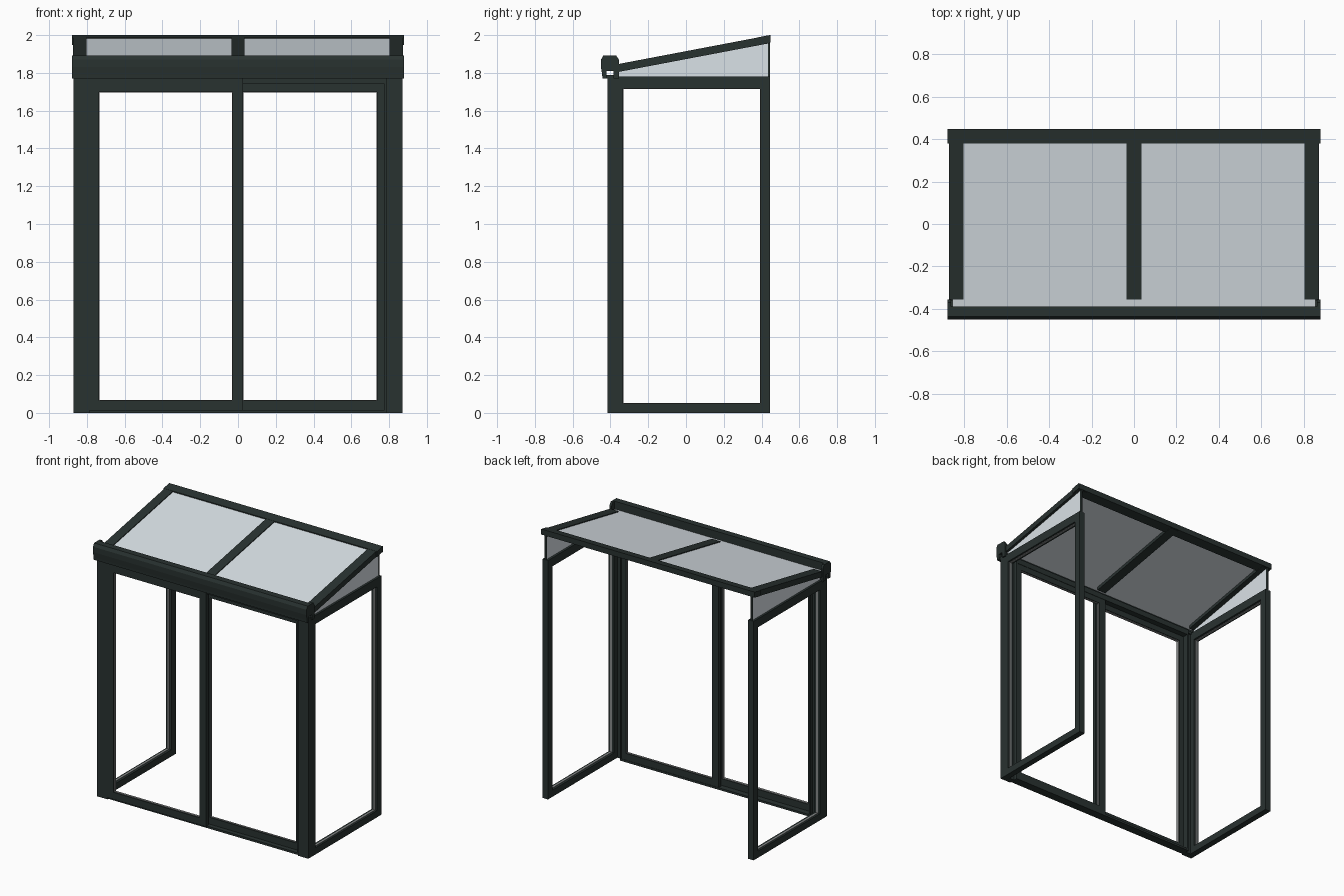
import bpy
import bmesh

cube = bpy.data.objects.get("Cube")
if cube:
    bpy.data.objects.remove(cube, do_unlink=True)


def make_material(name, rgb, alpha=1.0):
    mat = bpy.data.materials.new(name)
    mat.use_nodes = True
    mat.diffuse_color = (*rgb, alpha)
    shader = mat.node_tree.nodes["Principled BSDF"]
    shader.inputs["Base Color"].default_value = (*rgb, 1)
    shader.inputs["Alpha"].default_value = alpha
    return mat


FRAME = make_material("anthracite frame", (0.022, 0.032, 0.030))
GLASS = make_material("pale grey glass", (0.70, 0.76, 0.80), 0.75)
SEAL = make_material("grey glazing seal", (0.25, 0.26, 0.26))


def prism(name, profile, x0, x1, mat=FRAME):
    """Extrude a (y, z) profile along x."""
    bm = bmesh.new()
    face = bm.faces.new([bm.verts.new((x0, y, z)) for y, z in profile])
    ext = bmesh.ops.extrude_face_region(bm, geom=[face])
    moved = [v for v in ext["geom"] if isinstance(v, bmesh.types.BMVert)]
    bmesh.ops.translate(bm, verts=moved, vec=(x1 - x0, 0, 0))
    bmesh.ops.recalc_face_normals(bm, faces=bm.faces)
    mesh = bpy.data.meshes.new(name)
    bm.to_mesh(mesh)
    bm.free()
    obj = bpy.data.objects.new(name, mesh)
    mesh.materials.append(mat)
    bpy.context.collection.objects.link(obj)


def box(name, x, y, z, mat=FRAME):
    profile = [(y[0], z[0]), (y[1], z[0]), (y[1], z[1]), (y[0], z[1])]
    prism(name, profile, x[0], x[1], mat)


def roof_z(y):
    """Height of the top of the sloping roof."""
    return 1.915 + 0.19 * y


def sloped(name, x0, x1, y0, y1, top, bottom, mat=FRAME):
    """Bar or sheet following the roof slope, with offsets from its top."""
    profile = [(y0, roof_z(y0) + bottom), (y1, roof_z(y1) + bottom),
               (y1, roof_z(y1) + top), (y0, roof_z(y0) + top)]
    prism(name, profile, x0, x1, mat)


T = 0.003  # thickness of the glazing seals

# Corner posts, side frames and triangular side glass
for side, s in (("left", 1), ("right", -1)):
    post_x = sorted((s * 0.785, s * 0.87))
    rail_x = sorted((s * 0.825, s * 0.87))
    edge_x = sorted((s * 0.842, s * 0.856))
    box(side + "_corner_post", post_x, (-0.415, -0.37), (0, 1.78))
    box(side + "_front_stile", rail_x, (-0.37, -0.333), (0, 1.78))
    box(side + "_rear_stile", rail_x, (0.395, 0.446), (0, 1.78))
    box(side + "_bottom_rail", rail_x, (-0.333, 0.395), (0, 0.05))
    box(side + "_top_rail", rail_x, (-0.333, 0.395), (1.717, 1.78))
    box(side + "_front_seal", edge_x, (-0.333, -0.333 + T), (0.05, 1.717), SEAL)
    box(side + "_rear_seal", edge_x, (0.395 - T, 0.395), (0.05, 1.717), SEAL)
    box(side + "_bottom_seal", edge_x, (-0.333, 0.395), (0.05, 0.05 + T), SEAL)
    box(side + "_top_seal", edge_x, (-0.333, 0.395), (1.717 - T, 1.717), SEAL)
    pane = [(-0.355, 1.78), (0.435, 1.78),
            (0.435, roof_z(0.435) - 0.03), (-0.355, roof_z(-0.355) - 0.03)]
    prism(side + "_gable_glass", pane, s * 0.842, s * 0.854, GLASS)
    box(side + "_gable_edge", edge_x, (0.435, 0.444), (1.78, 1.965))

# Fixed door frame
box("door_header", (-0.785, 0.785), (-0.405, -0.342), (1.742, 1.782))
box("door_sill", (-0.785, 0.785), (-0.405, -0.342), (0, 0.015))
box("left_jamb", (0.775, 0.785), (-0.405, -0.342), (0.015, 1.742))
box("right_jamb", (-0.785, -0.775), (-0.405, -0.342), (0.015, 1.742))


# Two sliding door panels on separate tracks, each with a seal round its opening
def door_panel(name, x0, x1, width_a, width_b, y, top):
    box(name + "_stile_a", (x0, x0 + width_a), y, (0.012, top))
    box(name + "_stile_b", (x1 - width_b, x1), y, (0.012, top))
    a, b = x0 + width_a, x1 - width_b
    box(name + "_bottom_rail", (a, b), y, (0.012, 0.065))
    box(name + "_top_rail", (a, b), y, (1.70, top))
    inner = (y[0] + 0.008, y[1] - 0.006)
    box(name + "_seal_a", (a, a + T), inner, (0.065, 1.70), SEAL)
    box(name + "_seal_b", (b - T, b), inner, (0.065, 1.70), SEAL)
    box(name + "_bottom_seal", (a, b), inner, (0.065, 0.065 + T), SEAL)
    box(name + "_top_seal", (a, b), inner, (1.70 - T, 1.70), SEAL)


door_panel("right_door", -0.785, 0.027, 0.048, 0.055, (-0.414, -0.385), 1.775)
door_panel("left_door", -0.028, 0.778, 0.055, 0.042, (-0.37, -0.345), 1.745)

# Roof rafters, glass and rear beam
for name, x0, x1 in (("right_rafter", -0.873, -0.803),
                     ("middle_rafter", -0.035, 0.035),
                     ("left_rafter", 0.803, 0.873)):
    sloped(name, x0, x1, -0.355, 0.44, 0, -0.042)
for name, x0, x1 in (("right_roof_glass", -0.855, 0), ("left_roof_glass", 0, 0.855)):
    sloped(name, x0, x1, -0.39, 0.40, -0.006, -0.018, GLASS)
sloped("rear_beam", -0.88, 0.88, 0.38, 0.448, 0.001, -0.04)

# Front gutter with open channel, closed by plates at both ends
front = [(-0.442, 1.77), (-0.444, 1.79), (-0.45, 1.83), (-0.45, 1.87), (-0.437, 1.893)]
gutter = front + [(-0.39, 1.893), (-0.39, 1.81), (-0.42, 1.81),
                  (-0.42, 1.79), (-0.36, 1.79), (-0.36, 1.77)]
prism("front_gutter", gutter, -0.87, 0.87)
cap = front + [(-0.37, 1.893), (-0.355, 1.87), (-0.355, 1.77),
               (-0.385, 1.77), (-0.385, 1.81), (-0.42, 1.81), (-0.42, 1.77)]
prism("left_gutter_cap", cap, 0.862, 0.88)
prism("right_gutter_cap", cap, -0.88, -0.862)
